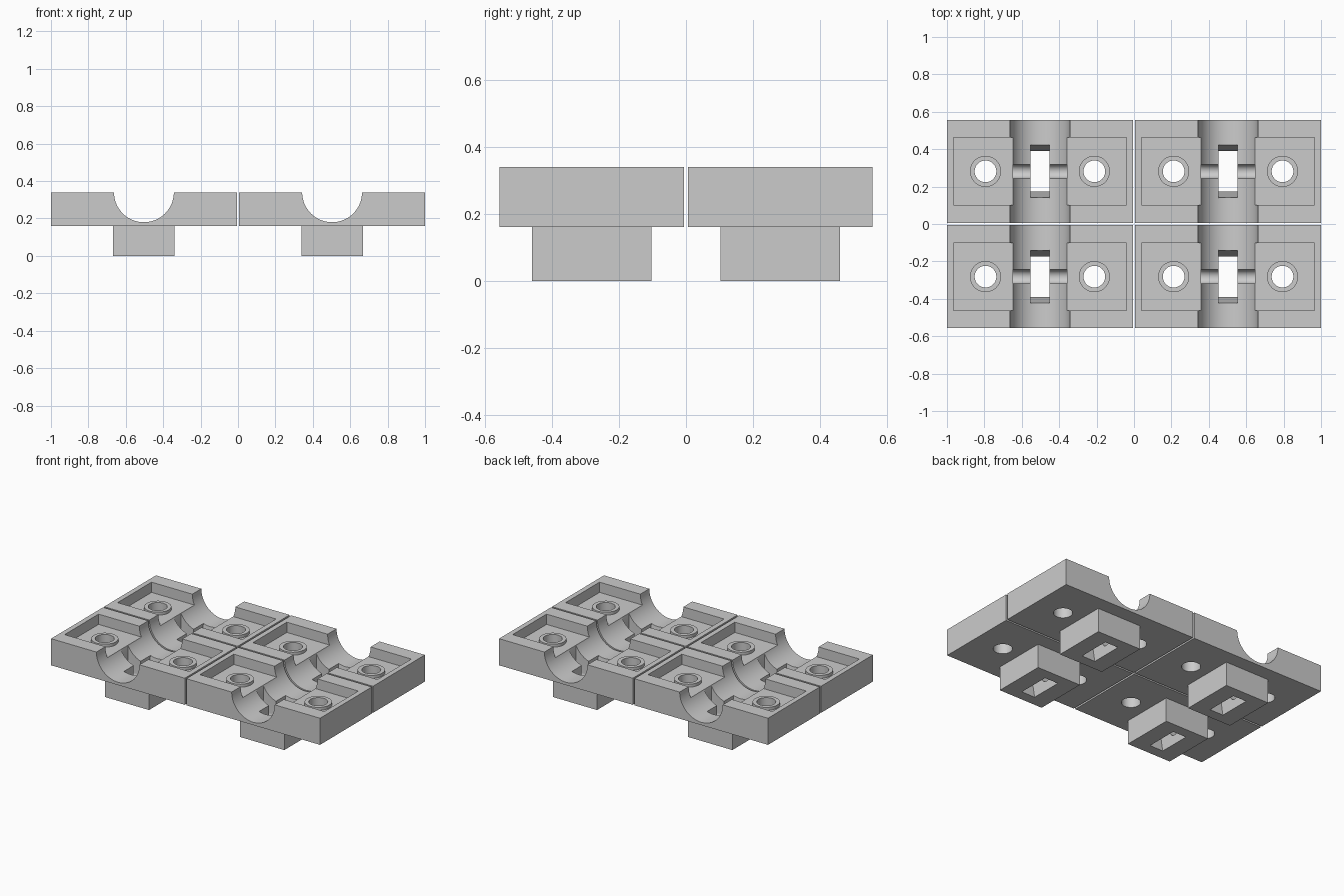
import bpy, bmesh, math

if "Cube" in bpy.data.objects:
    bpy.data.objects.remove(bpy.data.objects["Cube"])

TOP, BASE = 0.34, 0.161          # block top and underside heights
CX, CY = 0.503, 0.2815           # centre of each bracket
HX, HY = 0.497, 0.2755           # block half sizes
FLOOR = 0.271                    # pocket floor height

grey = bpy.data.materials.new("grey")
grey.diffuse_color = (0.6, 0.6, 0.6, 1)
grey.use_nodes = True
grey.node_tree.nodes["Principled BSDF"].inputs["Base Color"].default_value = grey.diffuse_color


def make(name, bm):
    bmesh.ops.recalc_face_normals(bm, faces=bm.faces)
    me = bpy.data.meshes.new(name)
    bm.to_mesh(me)
    bm.free()
    me.materials.append(grey)
    ob = bpy.data.objects.new(name, me)
    bpy.context.collection.objects.link(ob)
    return ob


def prism(name, base, shift):
    """Extrude a polygon of 3D points along a vector."""
    bm = bmesh.new()
    face = bm.faces.new([bm.verts.new(p) for p in base])
    ext = bmesh.ops.extrude_face_region(bm, geom=[face])
    bmesh.ops.translate(bm, vec=shift, verts=[g for g in ext["geom"] if isinstance(g, bmesh.types.BMVert)])
    return make(name, bm)


def box(name, hx, hy, z0, z1):
    return prism(name, [(-hx, -hy, z0), (hx, -hy, z0), (hx, hy, z0), (-hx, hy, z0)], (0, 0, z1 - z0))


def disc(name, x, r, z0, z1, n=48):
    ring = [(x + r * math.cos(2 * math.pi * i / n), r * math.sin(2 * math.pi * i / n), z0) for i in range(n)]
    return prism(name, ring, (0, 0, z1 - z0))


def boolean(target, tool, op):
    mod = target.modifiers.new(op, "BOOLEAN")
    mod.object, mod.operation, mod.solver = tool, op, "EXACT"
    bpy.context.view_layer.objects.active = target
    bpy.ops.object.modifier_apply(modifier=mod.name)
    bpy.data.objects.remove(tool)


# Block with the half-round pipe channel along y
R = 0.16
arc = [(R * math.cos(a), TOP - R * math.sin(a)) for a in (math.pi * i / 40 for i in range(41))]
profile = [(-HX, TOP), (-HX, BASE), (HX, BASE), (HX, TOP)] + arc
bracket = prism("clamp_bracket", [(x, -HY, z) for x, z in profile], (0, 2 * HY, 0))

# Pedestal below, then the shallow pocket in the top
boolean(bracket, box("pedestal", 0.164, 0.179, 0, 0.17), "UNION")
boolean(bracket, box("pocket", 0.463, 0.18, FLOOR, 0.5), "DIFFERENCE")

# Raised washers around the two bolt holes
for x in (-0.291, 0.291):
    boolean(bracket, disc("washer", x, 0.083, FLOOR - 0.03, FLOOR + 0.02), "UNION")
    boolean(bracket, disc("bolt_hole", x, 0.058, 0, 0.5), "DIFFERENCE")

# Tapered slot through the pedestal
slot = [(-0.05, -0.105, -0.02), (-0.05, 0.105, -0.02), (-0.05, 0.145, 0.21), (-0.05, -0.145, 0.21)]
boolean(bracket, prism("slot", slot, (0.1, 0, 0)), "DIFFERENCE")

# Cross channel with a rounded bottom for the pivot pin
PR, PZ, PX = 0.037, 0.1, 0.1435
u_shape = [(-PR, 0.3)] + [(-PR * math.cos(a), PZ - PR * math.sin(a))
                          for a in (math.pi * i / 20 for i in range(21))] + [(PR, 0.3)]
boolean(bracket, prism("pin_channel", [(-PX, y, z) for y, z in u_shape], (2 * PX, 0, 0)), "DIFFERENCE")

# Smooth curved walls, keep edges sharp
bpy.ops.object.select_all(action="DESELECT")
bracket.select_set(True)
bpy.context.view_layer.objects.active = bracket
bpy.ops.object.shade_smooth_by_angle(angle=math.radians(30))

# Four brackets in a two by two grid
bracket.location = (-CX, -CY, 0)
for sx, sy in ((1, -1), (-1, 1), (1, 1)):
    copy = bracket.copy()
    copy.location = (sx * CX, sy * CY, 0)
    bpy.context.collection.objects.link(copy)
